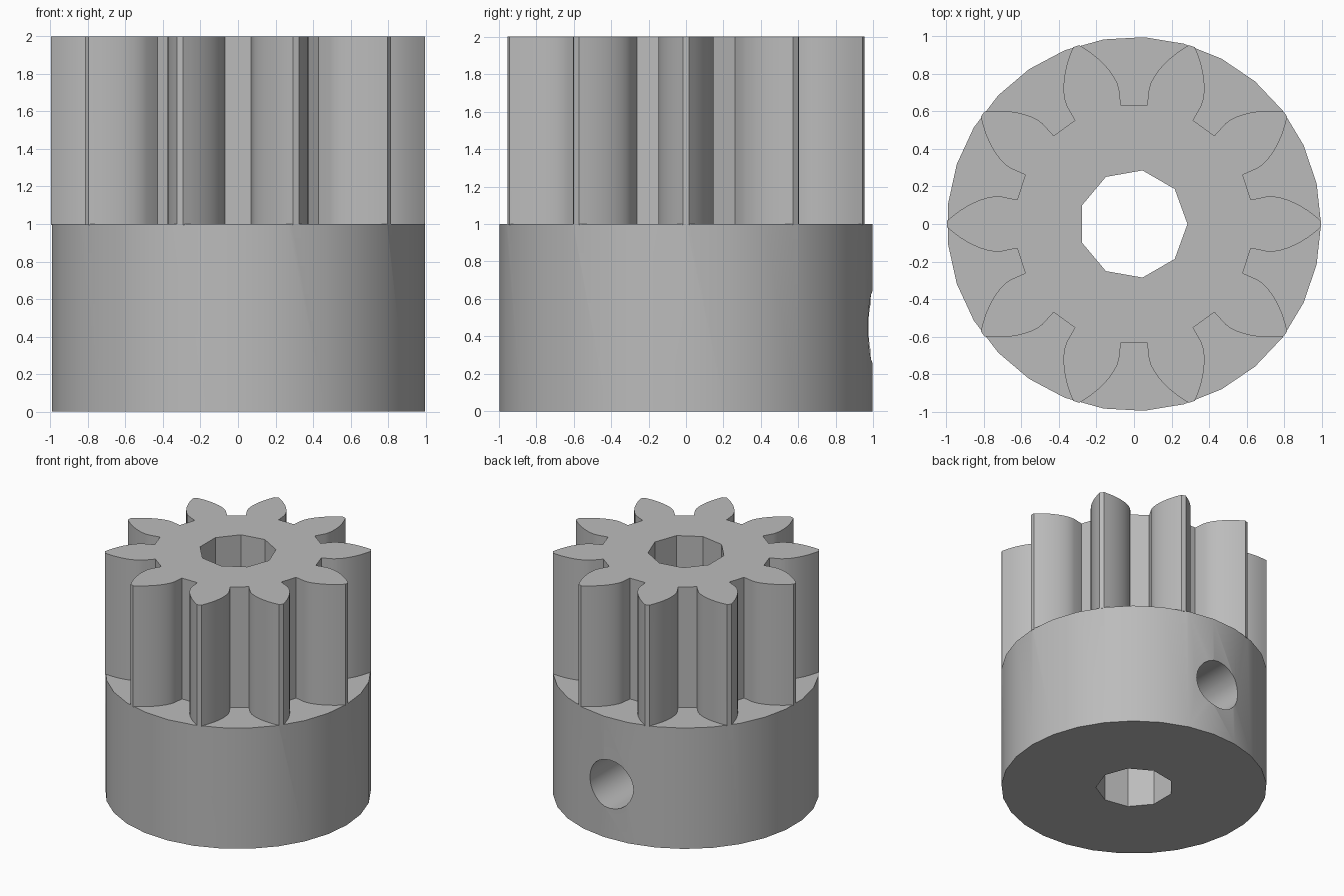
import bpy
import bmesh
from math import sin, cos, pi, radians, atan, sqrt
from mathutils import Matrix, Vector

if "Cube" in bpy.data.objects:
    bpy.data.objects.remove(bpy.data.objects["Cube"], do_unlink=True)

grey = bpy.data.materials.new("plain grey")
grey.use_nodes = True
grey.diffuse_color = (0.5, 0.5, 0.5, 1)
grey.node_tree.nodes["Principled BSDF"].inputs["Base Color"].default_value = (0.5, 0.5, 0.5, 1)

RADIUS = 0.997
TEETH = 10
ROOT = 0.636
BASE = 0.725
HOLE_Z = 0.45


def prism(name, outline, low, high, along_y=False):
    """Extrude a 2D outline along z, or an x-z outline along y."""
    bm = bmesh.new()
    face = bm.faces.new([bm.verts.new((a, b, low)) for a, b in outline])
    top = bmesh.ops.extrude_face_region(bm, geom=[face])["geom"]
    moved = [v for v in top if isinstance(v, bmesh.types.BMVert)]
    bmesh.ops.translate(bm, verts=moved, vec=(0, 0, high - low))
    if along_y:
        bm.transform(Matrix(((1, 0, 0, 0), (0, 0, 1, 0), (0, 1, 0, 0), (0, 0, 0, 1))))
    bmesh.ops.recalc_face_normals(bm, faces=bm.faces)
    mesh = bpy.data.meshes.new(name)
    bm.to_mesh(mesh)
    bm.free()
    mesh.materials.append(grey)
    obj = bpy.data.objects.new(name, mesh)
    bpy.context.collection.objects.link(obj)
    return obj


def ring(radius, count, x=0.0, y=0.0):
    return [(x + radius * cos(2 * pi * i / count), y + radius * sin(2 * pi * i / count))
            for i in range(count)]


def combine(target, tool, operation):
    """Apply a boolean and discard the tool."""
    tool.hide_render = True
    mod = target.modifiers.new(tool.name, "BOOLEAN")
    mod.operation, mod.solver, mod.object = operation, "EXACT", tool
    bpy.context.view_layer.objects.active = target
    bpy.ops.object.modifier_apply(modifier=mod.name)
    bpy.data.objects.remove(tool, do_unlink=True)


def gear_outline():
    """Involute flanks above the base circle, straight radial flanks below."""
    root_half = radians(11.7)
    flank = [(ROOT, root_half)]
    steps = 8
    for i in range(steps + 1):
        r = BASE + (RADIUS - BASE) * i / steps
        t = sqrt((r / BASE) ** 2 - 1)
        flank.append((r, root_half - (t - atan(t))))
    points = []
    for k in range(TEETH):
        centre = 2 * pi * k / TEETH
        side = [(r, centre - a) for r, a in flank]
        side += [(r, centre + a) for r, a in reversed(flank)]
        points += [(r * cos(a), r * sin(a)) for r, a in side]
    return points


# Hub with the toothed section on top
pinion = prism("pinion_gear", ring(RADIUS, 29), 0, 1)
combine(pinion, prism("teeth", gear_outline(), 0.995, 2), "UNION")

# Nine-sided shaft bore
combine(pinion, prism("bore_cutter", ring(0.29, 9, -0.005), -0.1, 2.1), "DIFFERENCE")

# Nut slot open at the bottom, with a slightly deeper hexagonal seat
half = 0.37
corner = half / sqrt(3)
slot = [(-half, -0.1), (half, -0.1), (half, HOLE_Z + corner),
        (0, HOLE_Z + 2 * corner), (-half, HOLE_Z + corner)]
combine(pinion, prism("slot_cutter", slot, 0.41, 0.74, True), "DIFFERENCE")
seat = [(2 * corner * sin(pi * i / 3), HOLE_Z + 2 * corner * cos(pi * i / 3)) for i in range(6)]
combine(pinion, prism("seat_cutter", seat, 0.39, 0.6, True), "DIFFERENCE")

# Radial set screw hole through the back into the bore
combine(pinion, prism("screw_cutter", ring(0.2, 24, 0, HOLE_Z), 0.1, 1.2, True), "DIFFERENCE")

# Smooth the curved walls, keep corners and bore facets sharp
bpy.ops.object.select_all(action="DESELECT")
pinion.select_set(True)
bpy.context.view_layer.objects.active = pinion
bpy.ops.object.shade_smooth_by_angle(angle=radians(30))
